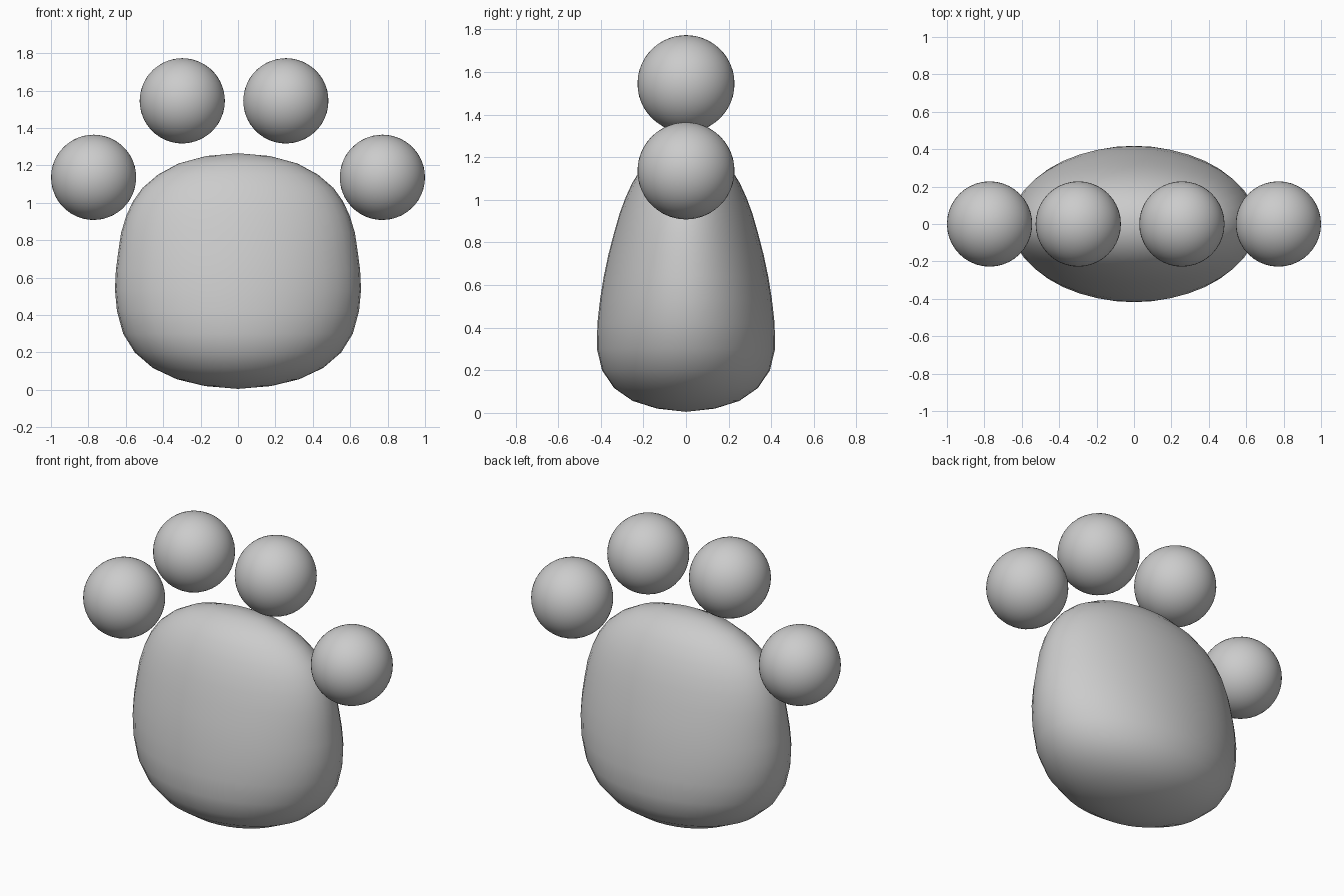
import bpy, bmesh, math

if "Cube" in bpy.data.objects:
    bpy.data.objects.remove(bpy.data.objects["Cube"])

# Main pad: stacked elliptical rings (z, half width, half depth)
PROFILE = [
    (0.02, 0.176, 0.135), (0.056, 0.326, 0.25), (0.117, 0.456, 0.338),
    (0.20, 0.552, 0.394), (0.30, 0.614, 0.418), (0.42, 0.647, 0.416),
    (0.535, 0.658, 0.403), (0.64, 0.653, 0.386), (0.74, 0.640, 0.365),
    (0.84, 0.625, 0.339), (0.935, 0.596, 0.312), (1.01, 0.560, 0.284),
    (1.08, 0.510, 0.252), (1.15, 0.428, 0.208), (1.21, 0.318, 0.152),
    (1.25, 0.170, 0.080),
]
BOTTOM, TOP, SEGMENTS = 0.005, 1.265, 40


def build_pad():
    bm = bmesh.new()
    rings = []
    for z, rx, ry in PROFILE:
        angles = [2 * math.pi * i / SEGMENTS for i in range(SEGMENTS)]
        rings.append([bm.verts.new((rx * math.cos(a), ry * math.sin(a), z)) for a in angles])
    low = bm.verts.new((0, 0, BOTTOM))
    high = bm.verts.new((0, 0, TOP))
    for i in range(SEGMENTS):
        j = (i + 1) % SEGMENTS
        for a, b in zip(rings, rings[1:]):
            bm.faces.new((a[i], a[j], b[j], b[i]))
        bm.faces.new((low, rings[0][j], rings[0][i]))
        bm.faces.new((high, rings[-1][i], rings[-1][j]))
    for f in bm.faces:
        f.smooth = True
    mesh = bpy.data.meshes.new("main_pad")
    bm.to_mesh(mesh)
    bm.free()
    bpy.context.collection.objects.link(bpy.data.objects.new("main_pad", mesh))


def build_toe(name, x, z):
    bpy.ops.mesh.primitive_ico_sphere_add(subdivisions=4, radius=0.228, location=(x, 0, z))
    bpy.context.object.name = name
    bpy.ops.object.shade_smooth()


build_pad()

# Four round toe pads fanned over the main pad
for name, x, z in [("outer_toe_left", -0.772, 1.136), ("inner_toe_left", -0.298, 1.545),
                   ("inner_toe_right", 0.256, 1.545), ("outer_toe_right", 0.772, 1.136)]:
    build_toe(name, x, z)
